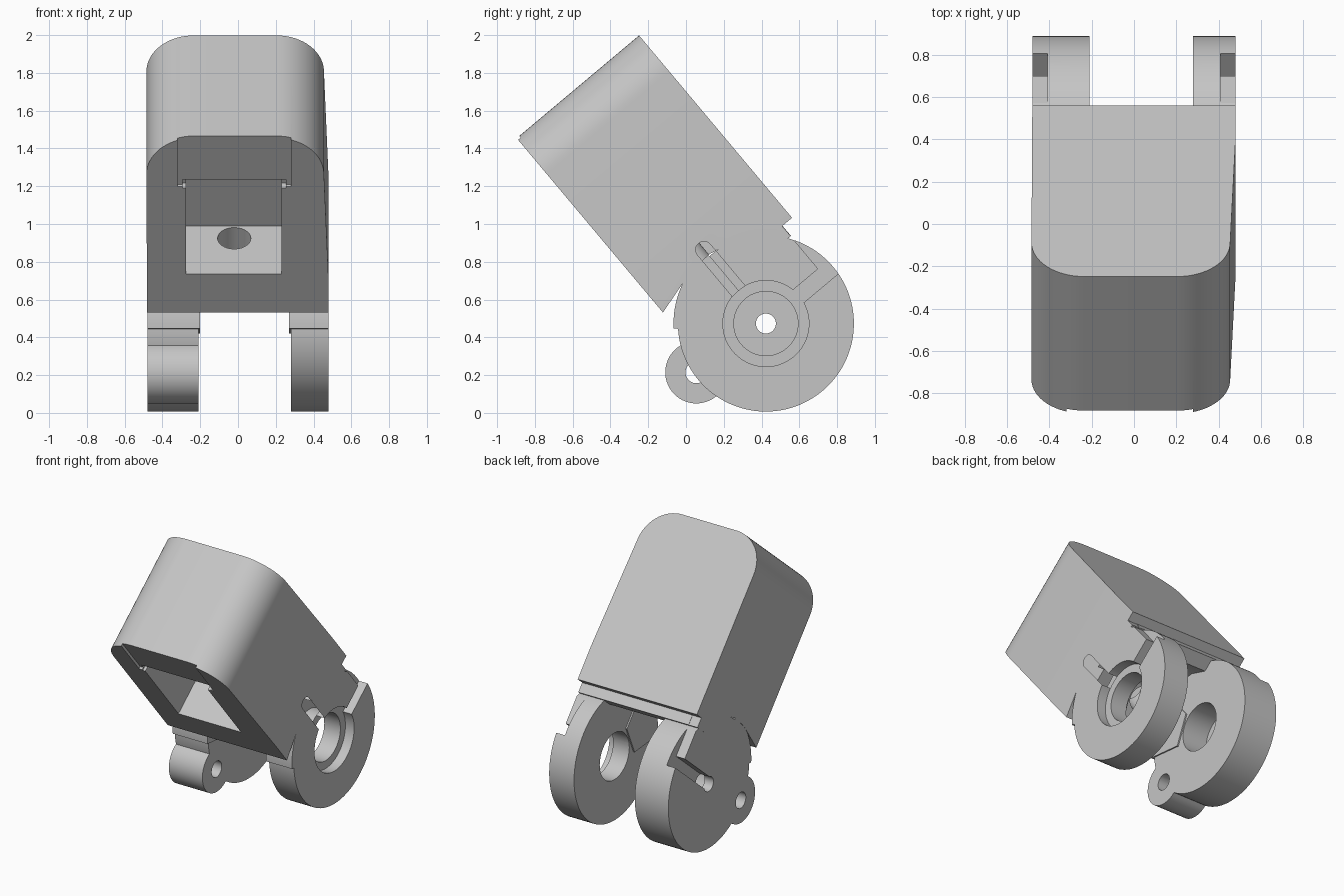
import bpy, bmesh
from math import sin, cos, radians
from mathutils import Matrix

cube = bpy.data.objects.get("Cube")
if cube:
    bpy.data.objects.remove(cube, do_unlink=True)

grey = bpy.data.materials.new("light_grey")
grey.use_nodes = True
tone = (0.56, 0.56, 0.56, 1)
grey.diffuse_color = tone
grey.node_tree.nodes["Principled BSDF"].inputs["Base Color"].default_value = tone

# Local frame: x across, y towards the back, z up; tilted about the pivot at the end
AXES = {"x": lambda p, q, d: (d, p, q),
        "y": lambda p, q, d: (p, d, q),
        "z": lambda p, q, d: (p, q, d)}


def prism(name, outline, axis, lo, hi):
    """Extrude a flat outline along an axis."""
    bm = bmesh.new()
    place = AXES[axis]
    ends = [[bm.verts.new(place(p, q, d)) for p, q in outline] for d in (lo, hi)]
    n = len(outline)
    for ring in ends:
        bm.faces.new(ring)
    for i in range(n):
        j = (i + 1) % n
        bm.faces.new((ends[0][i], ends[0][j], ends[1][j], ends[1][i]))
    bmesh.ops.recalc_face_normals(bm, faces=bm.faces)
    mesh = bpy.data.meshes.new(name)
    bm.to_mesh(mesh)
    bm.free()
    mesh.materials.append(grey)
    obj = bpy.data.objects.new(name, mesh)
    bpy.context.collection.objects.link(obj)
    return obj


def arc(cx, cy, r, start, end, steps):
    angles = [radians(start + (end - start) * i / steps) for i in range(steps + 1)]
    return [(cx + r * cos(a), cy + r * sin(a)) for a in angles]


def circle(cx, cy, r, steps=64):
    return arc(cx, cy, r, 0, 360, steps)[:-1]


def box(name, x0, x1, y0, y1, z0, z1):
    return prism(name, [(y0, z0), (y1, z0), (y1, z1), (y0, z1)], "x", x0, x1)


def combine(target, tool, operation):
    """Apply a boolean and discard the tool."""
    mod = target.modifiers.new("combine", "BOOLEAN")
    mod.operation, mod.solver, mod.object = operation, "EXACT", tool
    bpy.context.view_layer.objects.active = target
    bpy.ops.object.modifier_apply(modifier=mod.name)
    bpy.data.objects.remove(tool, do_unlink=True)


def cut(target, tool):
    combine(target, tool, "DIFFERENCE")


W = 0.48       # half width
R = 0.466      # lug radius
DEPTH = 0.07   # depth of the outer tracks
TILT = radians(40)

# Housing: rounded front outline trimmed by the side outline
front = [(-W, 0.1), (W, 0.1), (W, 0.6)]
front += arc(0.205, 1.35, 0.25, 0, 90, 16) + arc(-0.235, 1.35, 0.25, 90, 180, 16)
housing = prism("hinge_housing", front, "y", -0.7, 0.7)
side = [(-0.38, 0.395), (-0.137, 0.464), (0, 0.475), (0.12, 0.45), (0.22, 0.39),
        (0.30, 0.27), (0.40, 0.27), (0.40, 0.34), (R, 0.34), (R, 1.6), (-0.38, 1.6)]
combine(housing, prism("side_trim", side, "x", -1, 1), "INTERSECT")

# Front window, lid recess and floor hole
cut(housing, box("window", -0.275, 0.23, -0.6, 0.018, 0.66, 1.297))
cut(housing, box("lid_recess", -0.32, 0.28, -0.6, -0.362, 1.265, 1.8))
cut(housing, box("lid_groove", -0.295, 0.255, -0.6, -0.34, 1.255, 1.298))
cut(housing, prism("floor_hole", circle(-0.02, -0.084, 0.088, 40), "z", 0.2, 0.8))

# Ear position in the tilted frame, from its offset to the pivot
dy, dz = 0.055 - 0.423, 0.215 - 0.473
ear_y = dy * cos(TILT) + dz * sin(TILT)
ear_z = dz * cos(TILT) - dy * sin(TILT)

# Lugs with the raised front shoulder
for s, inner, shoulder_inner in ((1, 0.28, 0.27), (-1, 0.21, 0.20)):
    lug = prism("lug", circle(0, 0, R, 96), "x", *sorted((s * inner, s * W)))
    shoulder = [(0, 0.2)] + arc(0, 0, 0.489, 90, 143, 20) + [(-0.2, 0.1)]
    combine(lug, prism("shoulder", shoulder, "x", *sorted((s * shoulder_inner, s * W))), "UNION")
    if s < 0:
        ear = prism("ear", circle(ear_y, ear_z, 0.165, 48), "x", -W, -inner)
        combine(lug, ear, "UNION")
        cut(lug, prism("ear_hole", circle(ear_y, ear_z, 0.058, 32), "x", -1, 0))
    combine(housing, lug, "UNION")

    # Outer tracks: flat at the back and the slot leading to the bore
    outer = sorted((s * (W - DEPTH), s * 0.7))
    cut(housing, box("back_flat", *outer, 0.398, 0.6, 0, 0.339))
    slot_start = 0.18 if s > 0 else 0
    cut(housing, box("back_slot", *outer, slot_start, 0.6, -0.044, 0.044))

# Left bore: counterbored through hole and the upper track
cut(housing, prism("bore", circle(0, 0, 0.17), "x", 0.1, 0.7))
cut(housing, prism("counterbore", circle(0, 0, 0.228), "x", W - DEPTH, 0.7))
track = [(0.044, 0.2)] + arc(0, 0.51, 0.044, 0, 180, 12) + [(-0.044, 0.2)]
cut(housing, prism("upper_track", track, "x", W - DEPTH, 0.7))

# Right bore: blind from the inside, with a pin hole through the outer wall
cut(housing, prism("blind_bore", circle(0, 0, 0.17), "x", DEPTH - W, -0.1))
cut(housing, prism("pin_hole", circle(0, 0, 0.053, 32), "x", -0.7, -0.1))

# Tilt, place and shade
housing.data.transform(Matrix.Translation((0, 0.423, 0.473)) @ Matrix.Rotation(TILT, 4, "X"))
bpy.ops.object.select_all(action="DESELECT")
housing.select_set(True)
bpy.context.view_layer.objects.active = housing
bpy.ops.object.shade_smooth_by_angle(angle=radians(30))
